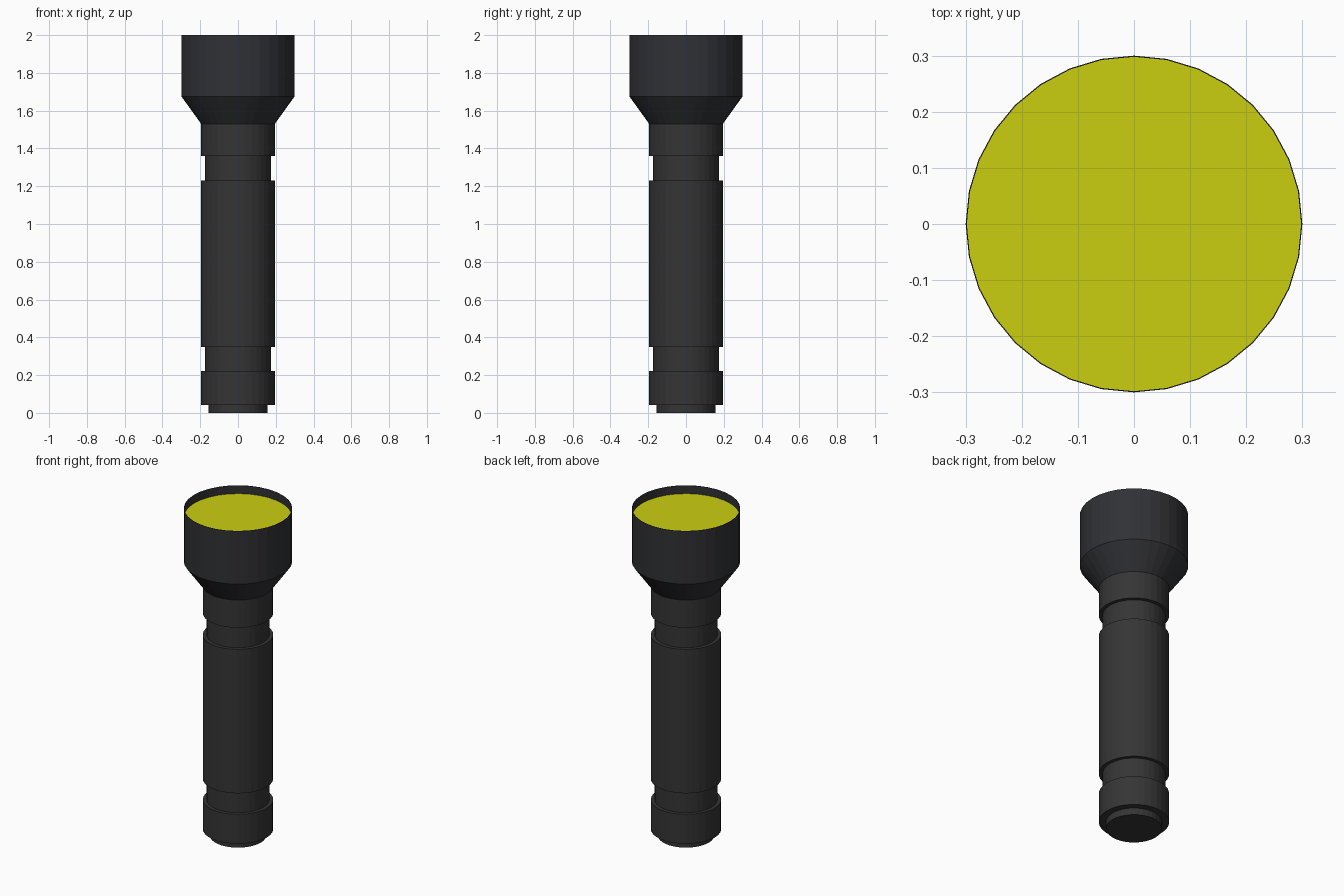
import bpy
import bmesh
from math import cos, sin, tau

if "Cube" in bpy.data.objects:
    bpy.data.objects.remove(bpy.data.objects["Cube"])

SIDES = 32


def material(name, color):
    mat = bpy.data.materials.new(name)
    mat.diffuse_color = color
    mat.use_nodes = True
    mat.node_tree.nodes["Principled BSDF"].inputs["Base Color"].default_value = mat.diffuse_color
    return mat


def lathe(name, profile, mat, cap_start=False):
    """Spin (radius, z) points around z into flat-sided rings."""
    bm = bmesh.new()
    rings = [[bm.verts.new((r * cos(tau * i / SIDES), r * sin(tau * i / SIDES), z))
              for i in range(SIDES)] for r, z in profile]
    for low, high in zip(rings, rings[1:]):
        for i in range(SIDES):
            j = (i + 1) % SIDES
            bm.faces.new((low[i], low[j], high[j], high[i]))
    if cap_start:
        bm.faces.new(rings[0][::-1])
    mesh = bpy.data.meshes.new(name)
    bm.to_mesh(mesh)
    bm.free()
    mesh.materials.append(mat)
    obj = bpy.data.objects.new(name, mesh)
    bpy.context.collection.objects.link(obj)
    return obj


body_mat = material("body_grey", (0.035, 0.035, 0.035, 1))
head_mat = material("head_grey", (0.030, 0.031, 0.036, 1))
lens_mat = material("lens_yellow", (0.60, 0.62, 0.005, 1))

# Handle with tail cap and two grooves
R, GROOVE, TAIL = 0.195, 0.174, 0.155
lathe("handle", [
    (TAIL, 0), (TAIL, 0.042), (R, 0.042), (R, 0.222),
    (GROOVE, 0.222), (GROOVE, 0.35), (R, 0.35), (R, 1.229),
    (GROOVE, 1.229), (GROOVE, 1.361), (R, 1.361), (R, 1.53),
], body_mat, cap_start=True)

# Flared head with a very thin rim standing above the lens
lathe("head", [(R, 1.53), (0.30, 1.676), (0.30, 2.0),
               (0.298, 2.0), (0.298, 1.95)], head_mat)

# Recessed lens disc
bpy.ops.mesh.primitive_circle_add(vertices=SIDES, radius=0.298,
                                  fill_type='NGON', location=(0, 0, 1.95))
lens = bpy.context.object
lens.name = "lens"
lens.data.materials.append(lens_mat)
